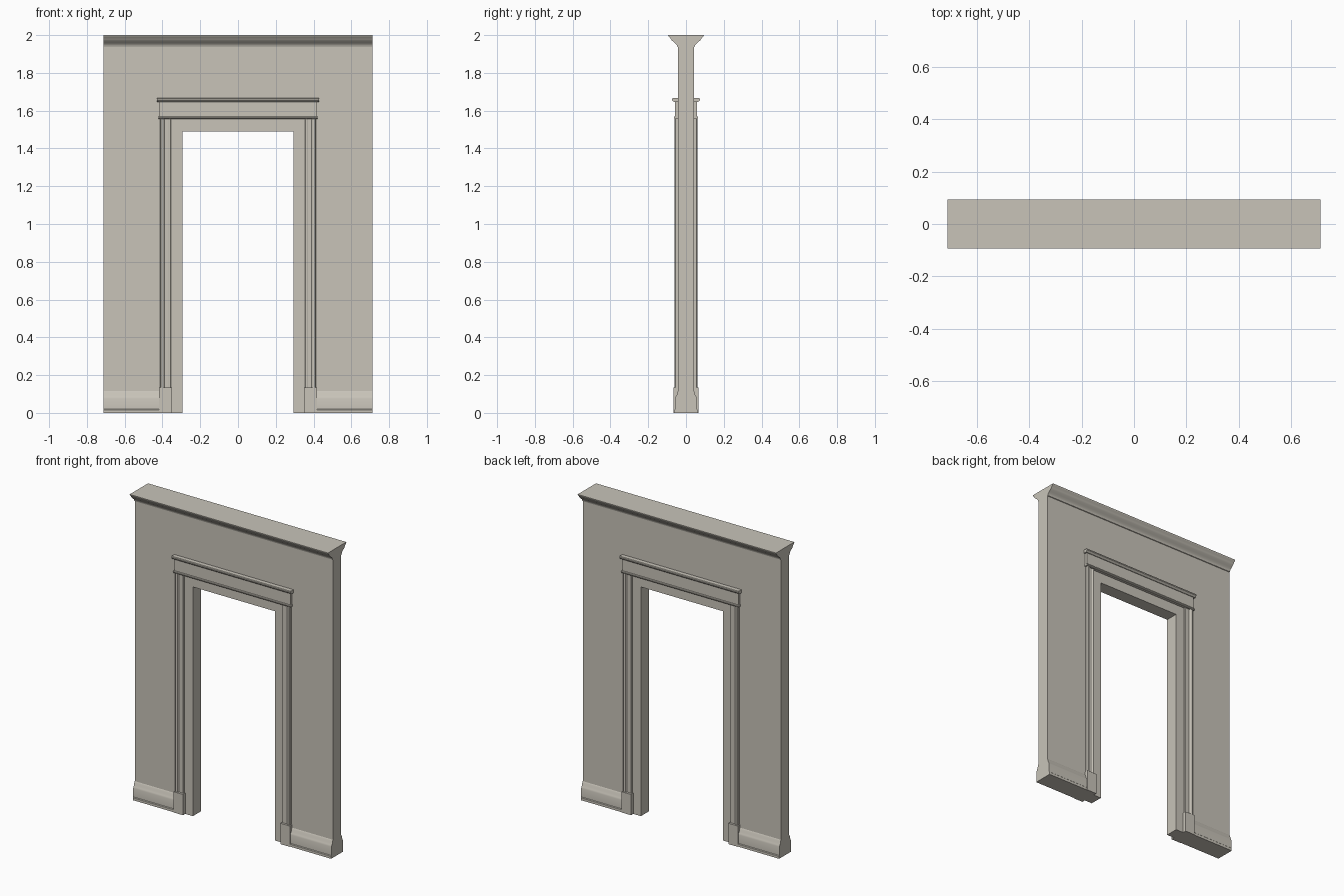
import bpy, bmesh, math

if "Cube" in bpy.data.objects:
    bpy.data.objects.remove(bpy.data.objects["Cube"])

T = 0.042      # half thickness of the wall
W = 0.713      # half width of the wall
D = 0.295      # half width of the doorway
H = 1.49       # doorway height

stone = bpy.data.materials.new("warm grey plaster")
stone.diffuse_color = (0.58, 0.55, 0.485, 1)
stone.use_nodes = True
stone.node_tree.nodes["Principled BSDF"].inputs["Base Color"].default_value = stone.diffuse_color


def prism(name, pts, axis, a, b, mirror=(False, False)):
    """Sweep a closed profile straight along one axis from a to b."""
    place = {"x": lambda p, t: (t, p[0], p[1]),
             "y": lambda p, t: (p[0], t, p[1]),
             "z": lambda p, t: (p[0], p[1], t)}[axis]
    bm = bmesh.new()
    ends = [[bm.verts.new(place(p, t)) for p in pts] for t in (a, b)]
    bm.faces.new(ends[0])
    bm.faces.new(ends[1])
    n = len(pts)
    for i in range(n):
        j = (i + 1) % n
        bm.faces.new((ends[0][i], ends[0][j], ends[1][j], ends[1][i]))
    bmesh.ops.recalc_face_normals(bm, faces=bm.faces)
    # trim is open where it lies against the wall
    if mirror[1]:
        back = [f for f in bm.faces if all(abs(v.co.y + T) < 1e-5 for v in f.verts)]
        bmesh.ops.delete(bm, geom=back, context="FACES")
    me = bpy.data.meshes.new(name)
    bm.to_mesh(me)
    bm.free()
    me.materials.append(stone)
    ob = bpy.data.objects.new(name, me)
    bpy.context.collection.objects.link(ob)
    bpy.ops.object.select_all(action="DESELECT")
    ob.select_set(True)
    bpy.context.view_layer.objects.active = ob
    bpy.ops.object.shade_smooth_by_angle(angle=math.radians(28))
    if any(mirror):
        m = ob.modifiers.new("both sides", "MIRROR")
        m.use_axis = (mirror[0], mirror[1], False)
        m.use_mirror_merge = False
    return ob


# wall with the open doorway
prism("wall", [(-W, 0), (-D, 0), (-D, H), (D, H), (D, 0), (W, 0), (W, 2), (-W, 2)],
      "y", -T, T)

# crown moulding along the top, front and back
prism("crown_moulding",
      [(-T, 1.936), (-0.046, 1.938), (-0.048, 1.946), (-0.053, 1.953), (-0.062, 1.961),
       (-0.073, 1.970), (-0.080, 1.978), (-0.084, 1.986), (-0.091, 1.991),
       (-0.094, 1.997), (-0.094, 2), (-T, 2)],
      "x", -W, W, (False, True))

# baseboards beside the doorway
prism("baseboard",
      [(-T, 0), (-0.062, 0), (-0.062, 0.016), (-0.058, 0.02), (-0.058, 0.075),
       (-0.055, 0.085), (-0.049, 0.095), (-0.047, 0.108), (-T, 0.116)],
      "x", 0.418, W, (True, True))

# plinth blocks under the casings
prism("plinth_block", [(0.35, -T), (0.35, -0.065), (0.418, -0.065), (0.418, -T)],
      "z", 0, 0.135, (True, True))

# moulded door casings
prism("door_casing",
      [(0.355, -T), (0.355, -0.049), (0.358, -0.052), (0.366, -0.052), (0.369, -0.050),
       (0.388, -0.050), (0.392, -0.053), (0.395, -0.058), (0.400, -0.060),
       (0.408, -0.060), (0.413, -0.056), (0.413, -T)],
      "z", 0.135, 1.56, (True, True))

# header board, its lower bead and its cap
prism("header_board", [(-T, 1.57), (-0.058, 1.57), (-0.058, 1.645), (-T, 1.645)],
      "x", -0.417, 0.417, (False, True))
prism("header_bead", [(-T, 1.556), (-0.061, 1.556), (-0.064, 1.560), (-0.064, 1.566),
                      (-0.061, 1.57), (-T, 1.57)],
      "x", -0.422, 0.422, (False, True))
prism("header_cap", [(-T, 1.645), (-0.062, 1.645), (-0.069, 1.651), (-0.073, 1.655),
                     (-0.073, 1.662), (-0.070, 1.666), (-T, 1.666)],
      "x", -0.428, 0.428, (False, True))
